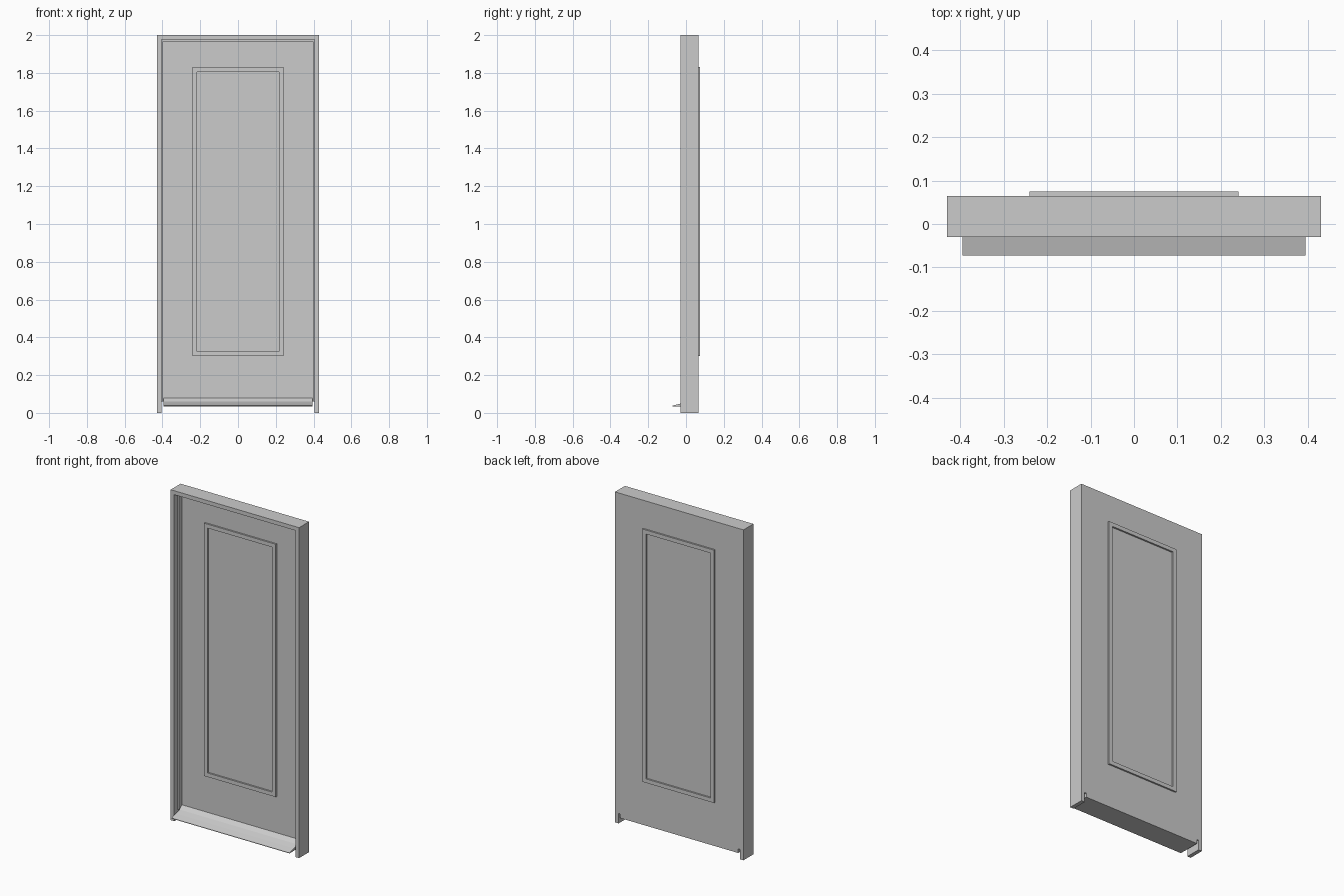
import bpy, bmesh

if "Cube" in bpy.data.objects:
    bpy.data.objects.remove(bpy.data.objects["Cube"])


def box(name, x, y, z):
    """Box from (min, max) ranges on each axis."""
    return prism(name, [(y[0], z[0]), (y[1], z[0]), (y[1], z[1]), (y[0], z[1])], x)


def finish(name, bm):
    bmesh.ops.recalc_face_normals(bm, faces=bm.faces)
    me = bpy.data.meshes.new(name)
    bm.to_mesh(me)
    bm.free()
    ob = bpy.data.objects.new(name, me)
    bpy.context.collection.objects.link(ob)
    return ob


def prism(name, profile, x):
    """Extrude a closed (y, z) profile along x."""
    bm = bmesh.new()
    face = bm.faces.new([bm.verts.new((x[0], y, z)) for y, z in profile])
    ext = bmesh.ops.extrude_face_region(bm, geom=[face])
    verts = [v for v in ext["geom"] if isinstance(v, bmesh.types.BMVert)]
    bmesh.ops.translate(bm, verts=verts, vec=(x[1] - x[0], 0, 0))
    return finish(name, bm)


def sweep_rect(name, section, x, z0, z1, closed):
    """Mitred border: section of (inset, y) points swept around a rectangle."""
    bm = bmesh.new()
    rings = []
    for sx, top in ((-1, False), (-1, True), (1, True), (1, False)):
        ring = []
        for d, y in section:
            z = z1 - d if top else (z0 + d if closed else z0)
            ring.append(bm.verts.new((sx * (x - d), y, z)))
        rings.append(ring)
    n = len(section)
    for i in range(4 if closed else 3):
        a, b = rings[i], rings[(i + 1) % 4]
        for j in range(n):
            k = (j + 1) % n
            bm.faces.new((a[j], a[k], b[k], b[j]))
    if not closed:
        bm.faces.new(rings[0])
        bm.faces.new(rings[3])
    return finish(name, bm)


FRONT, LEAF, BACK = -0.03, 0.028, 0.065

# outer frame: two jambs and a head, open at the bottom
sweep_rect("door_frame", [(0, FRONT), (0.024, FRONT), (0.024, BACK), (0, BACK)],
           0.43, 0.0, 2.0, False)

# thin stop bead lining the frame in front of the leaf
sweep_rect("frame_stop", [(0.0, 0.0), (0.01, 0.0), (0.01, LEAF), (0.0, LEAF)],
           0.406, 0.06, 1.976, False)

# door leaf, flush with the back of the frame
box("door_leaf", (-0.406, 0.406), (LEAF, BACK), (0.06, 1.976))

# raised rectangular moulding on both faces of the leaf
for name, y0, y1 in (("front_moulding", LEAF - 0.01, LEAF),
                     ("back_moulding", BACK, BACK + 0.01)):
    sweep_rect(name, [(0, y0), (0.024, y0), (0.024, y1), (0, y1)],
               0.24, 0.30, 1.83, True)

# sloping weather board under the leaf, projecting to the front
prism("weather_board",
      [(-0.072, 0.035), (BACK, 0.035), (BACK, 0.06), (LEAF, 0.06), (LEAF, 0.08),
       (0.005, 0.06), (-0.03, 0.049), (-0.072, 0.038)], (-0.395, 0.395))
